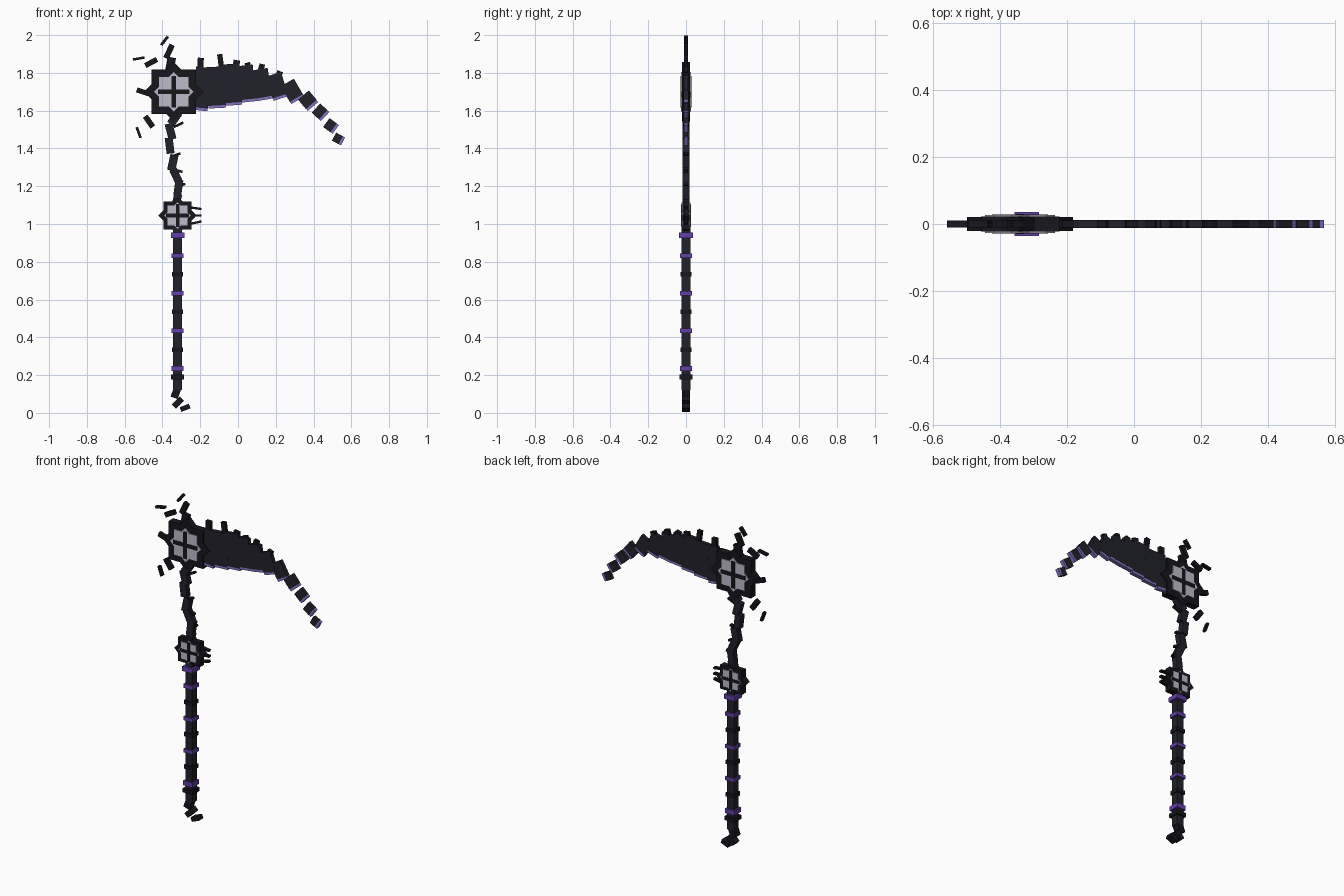
import bpy
import math

cube = bpy.data.objects.get("Cube")
if cube:
    bpy.data.objects.remove(cube, do_unlink=True)


def material(name, rgb):
    m = bpy.data.materials.new(name)
    m.use_nodes = True
    m.diffuse_color = (*rgb, 1)
    bsdf = next(n for n in m.node_tree.nodes if n.type == "BSDF_PRINCIPLED")
    bsdf.inputs["Base Color"].default_value = (*rgb, 1)
    return m


DARK = material("charcoal", (0.015, 0.015, 0.024))
BLACK = material("near black", (0.008, 0.008, 0.012))
PURPLE = material("purple", (0.13, 0.05, 0.40))
LILAC = material("lilac", (0.24, 0.17, 0.55))
PALE = material("pale grey", (0.52, 0.50, 0.60))


def box(name, x, z, length, width, angle, half_y, mat):
    """Box whose length runs along +x, turned counter-clockwise as seen from the front."""
    bpy.ops.mesh.primitive_cube_add(size=1, location=(x, 0, z),
                                    rotation=(0, -math.radians(angle), 0))
    ob = bpy.context.object
    ob.name = name
    ob.scale = (length, 2 * half_y, width)
    ob.data.materials.append(mat)
    return ob


def boxes(name, rows, half_y, mat):
    for i, row in enumerate(rows, 1):
        box(f"{name}_{i}", *row, half_y, mat)


def star(name, x, z, half, point, half_y, mat):
    """Eight-pointed star from a square and a square turned by 45 degrees."""
    box(name + "_square", x, z, 2 * half, 2 * half, 0, half_y, mat)
    side = point * math.sqrt(2)
    box(name + "_diamond", x, z, side, side, 45, half_y - 0.0006, mat)


def emblem(name, x, z, half, point, half_y, inner, inner_point, arm, bar):
    star(name + "_rim", x, z, half, point, half_y, BLACK)
    star(name + "_panel", x, z, inner, inner_point, half_y + 0.005, PALE)
    box(name + "_cross_bar", x, z, 2 * arm, bar, 0, half_y + 0.007, BLACK)
    box(name + "_cross_post", x, z, bar, 2 * arm, 0, half_y + 0.0075, BLACK)


# Shaft with its rings
SX = -0.32
box("shaft", SX, 0.55, 0.046, 0.86, 0, 0.023, DARK)
for i, (z, half, h) in enumerate([(0.94, 0.036, 0.028), (0.833, 0.031, 0.024),
                                  (0.633, 0.031, 0.022), (0.435, 0.031, 0.022),
                                  (0.235, 0.032, 0.028)], 1):
    box(f"purple_ring_{i}", SX, z, 2 * half, h, 0, half, PURPLE)
for i, (z, half) in enumerate([(0.733, 0.029), (0.535, 0.029),
                               (0.335, 0.029), (0.19, 0.034)], 1):
    box(f"dark_ring_{i}", SX, z, 2 * half, 0.024, 0, half, BLACK)

# Broken pieces at the foot
boxes("foot_chunk", [(-0.328, 0.108, 0.06, 0.04, 70),
                     (-0.318, 0.055, 0.06, 0.032, 45),
                     (-0.28, 0.027, 0.052, 0.026, 22)], 0.022, BLACK)

# Crooked neck between the two emblems
boxes("neck_segment", [(-0.335, 1.56, 0.075, 0.045, 55),
                       (-0.357, 1.49, 0.085, 0.042, 105),
                       (-0.362, 1.415, 0.085, 0.042, 97),
                       (-0.345, 1.325, 0.085, 0.044, 78),
                       (-0.328, 1.255, 0.080, 0.042, 115),
                       (-0.316, 1.19, 0.085, 0.042, 82),
                       (-0.323, 1.13, 0.060, 0.042, 75)], 0.018, DARK)
boxes("neck_thorn", [(-0.315, 1.525, 0.055, 0.013, 25),
                     (-0.33, 1.365, 0.055, 0.013, 20),
                     (-0.32, 1.283, 0.055, 0.013, -15),
                     (-0.305, 1.205, 0.055, 0.013, 15)], 0.010, BLACK)

# Large and small emblems
emblem("head_emblem", -0.34, 1.70, 0.117, 0.158, 0.022, 0.078, 0.105, 0.083, 0.025)
emblem("middle_emblem", SX, 1.045, 0.074, 0.102, 0.019, 0.052, 0.070, 0.060, 0.019)
boxes("middle_thorn", [(-0.22, 1.083, 0.055, 0.012, -8),
                       (-0.22, 1.045, 0.055, 0.012, 0),
                       (-0.22, 1.008, 0.055, 0.012, 12)], 0.010, BLACK)

# Shards floating around the head
boxes("head_shard", [(-0.357, 1.845, 0.075, 0.045, 80),
                     (-0.365, 1.913, 0.078, 0.030, 65),
                     (-0.389, 1.970, 0.058, 0.015, 52),
                     (-0.460, 1.855, 0.070, 0.028, 28),
                     (-0.526, 1.876, 0.062, 0.013, 10),
                     (-0.505, 1.700, 0.065, 0.027, -18),
                     (-0.471, 1.542, 0.070, 0.030, -55),
                     (-0.526, 1.484, 0.060, 0.014, -70)], 0.011, BLACK)

# Blade segments, each with a lilac cutting edge on its lower side
BLADE = [(-0.190, 1.722, 0.085, 0.215, -6),
         (-0.115, 1.730, 0.095, 0.205, 3),
         (-0.030, 1.745, 0.090, 0.205, 4),
         (0.045, 1.750, 0.085, 0.180, 6),
         (0.125, 1.745, 0.090, 0.150, 10),
         (0.205, 1.735, 0.085, 0.120, 18),
         (0.285, 1.708, 0.080, 0.095, 30),
         (0.367, 1.658, 0.075, 0.065, 40),
         (0.432, 1.596, 0.066, 0.052, 47),
         (0.487, 1.523, 0.058, 0.048, 54),
         (0.526, 1.453, 0.048, 0.040, 62)]
EDGE = 0.014
for i, (x, z, w, h, a) in enumerate(BLADE, 1):
    box(f"blade_segment_{i}", x, z, w, h, a, 0.012 - 0.0004 * (i % 2), DARK)
    t = math.radians(a)
    d = (h + EDGE) / 2
    box(f"blade_edge_{i}", x + d * math.sin(t), z - d * math.cos(t),
        w * 0.97, EDGE, a, 0.0115, LILAC)

# Spikes on the back of the blade
boxes("blade_spike", [(-0.198, 1.850, 0.06, 0.032, 88),
                      (-0.092, 1.862, 0.075, 0.028, 98),
                      (-0.010, 1.840, 0.055, 0.035, 80),
                      (0.055, 1.830, 0.050, 0.030, 105),
                      (0.122, 1.820, 0.055, 0.030, 75),
                      (0.215, 1.785, 0.050, 0.032, 70)], 0.0105, BLACK)
